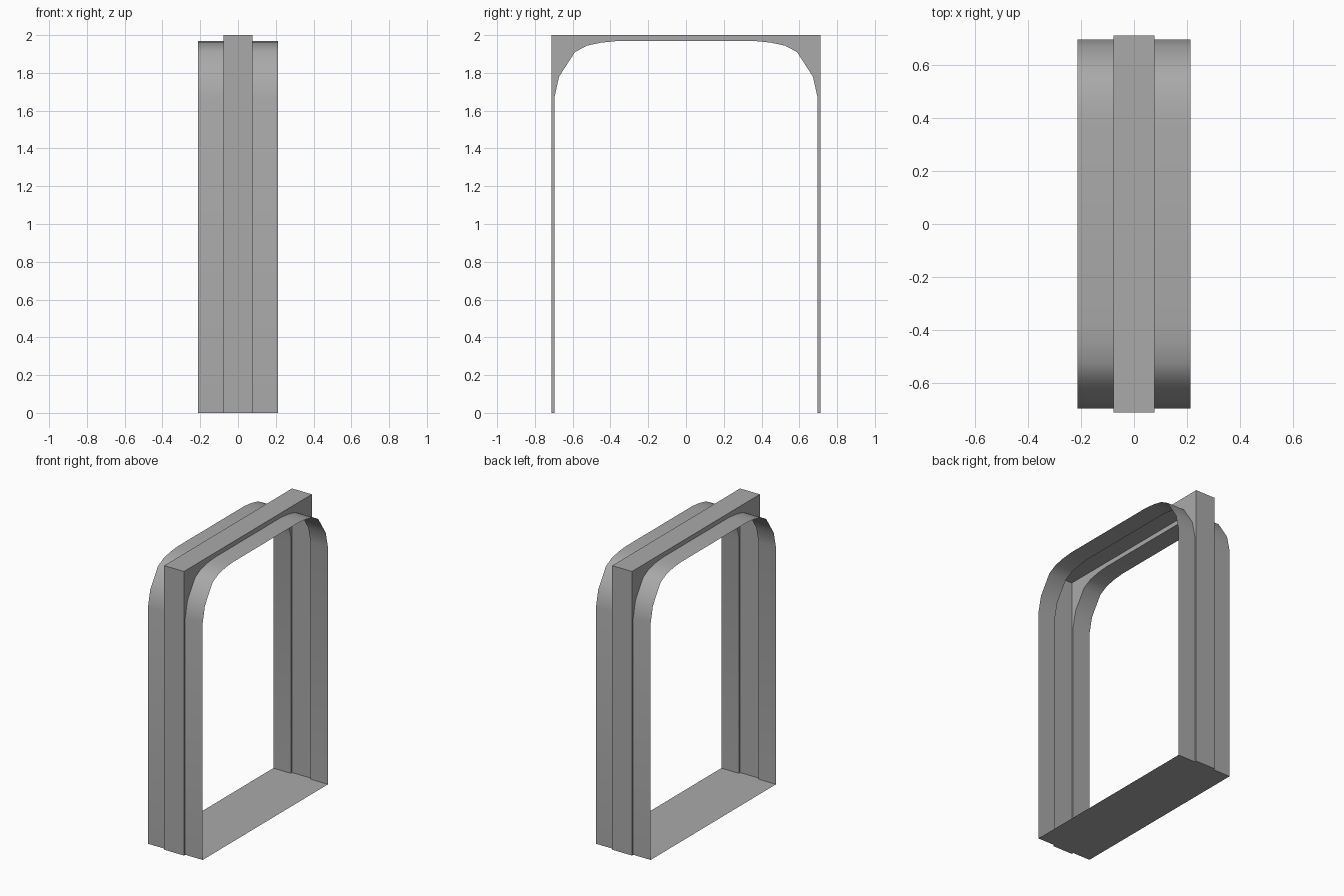
import bpy
import bmesh
import math

cube = bpy.data.objects.get("Cube")
if cube:
    bpy.data.objects.remove(cube, do_unlink=True)

HALF_WIDTH = 0.213   # outer edge of the lining
HALF_CORE = 0.077    # edge of the raised centre band
INNER_Y = 0.697
OUTER_Y = 0.711
TOP = 2.0

grey = bpy.data.materials.new("plain_grey")
grey.use_nodes = True
colour = (0.4, 0.4, 0.4, 1)
grey.diffuse_color = colour
grey.node_tree.nodes["Principled BSDF"].inputs["Base Color"].default_value = colour

# Rounded opening, from the front foot over the top to the back foot
corner = [(INNER_Y, 0), (INNER_Y, 1.668), (0.672, 1.78), (0.588, 1.91),
          (0.525, 1.944), (0.45, 1.96), (0.37, 1.968)]
arch = [(-y, z) for y, z in corner] + corner[::-1]

# Square outline of the centre band
box = [(-OUTER_Y, 0), (-OUTER_Y, TOP), (OUTER_Y, TOP), (OUTER_Y, 0)]


def finish(name, bm):
    mesh = bpy.data.meshes.new(name)
    bm.to_mesh(mesh)
    bm.free()
    mesh.materials.append(grey)
    obj = bpy.data.objects.new(name, mesh)
    bpy.context.collection.objects.link(obj)
    bpy.ops.object.select_all(action="DESELECT")
    obj.select_set(True)
    bpy.context.view_layer.objects.active = obj
    bpy.ops.object.shade_smooth_by_angle(angle=math.radians(40))
    return obj


def strip(name, path, x0, x1):
    """Sheet that follows a path in the y-z plane, facing outwards."""
    bm = bmesh.new()
    rows = [[bm.verts.new((x, y, z)) for x in (x0, x1)] for y, z in path]
    for a, b in zip(rows, rows[1:]):
        bm.faces.new((a[0], a[1], b[1], b[0]))
    return finish(name, bm)


def side_wall(name, x):
    """Flat wall between the rounded opening and the square outline."""
    bm = bmesh.new()
    loop = [bm.verts.new((x, y, z)) for y, z in box + arch[::-1]]
    face = bm.faces.new(loop)
    face.normal_update()
    if face.normal.x * x < 0:
        face.normal_flip()
    bmesh.ops.triangulate(bm, faces=[face])
    return finish(name, bm)


# Thin lining on each side of the centre band
strip("left_lining", arch, HALF_CORE, HALF_WIDTH)
strip("right_lining", arch, -HALF_WIDTH, -HALF_CORE)

# Raised hollow centre band with its side walls
strip("centre_band", box, -HALF_CORE, HALF_CORE)
side_wall("left_band_wall", HALF_CORE)
side_wall("right_band_wall", -HALF_CORE)

# Threshold sheet, with tabs closing the feet of the band
strip("threshold", [(INNER_Y, 0), (-INNER_Y, 0)], -HALF_WIDTH, HALF_WIDTH)
strip("front_foot_tab", [(-INNER_Y, 0), (-OUTER_Y, 0)], -HALF_CORE, HALF_CORE)
strip("back_foot_tab", [(OUTER_Y, 0), (INNER_Y, 0)], -HALF_CORE, HALF_CORE)
